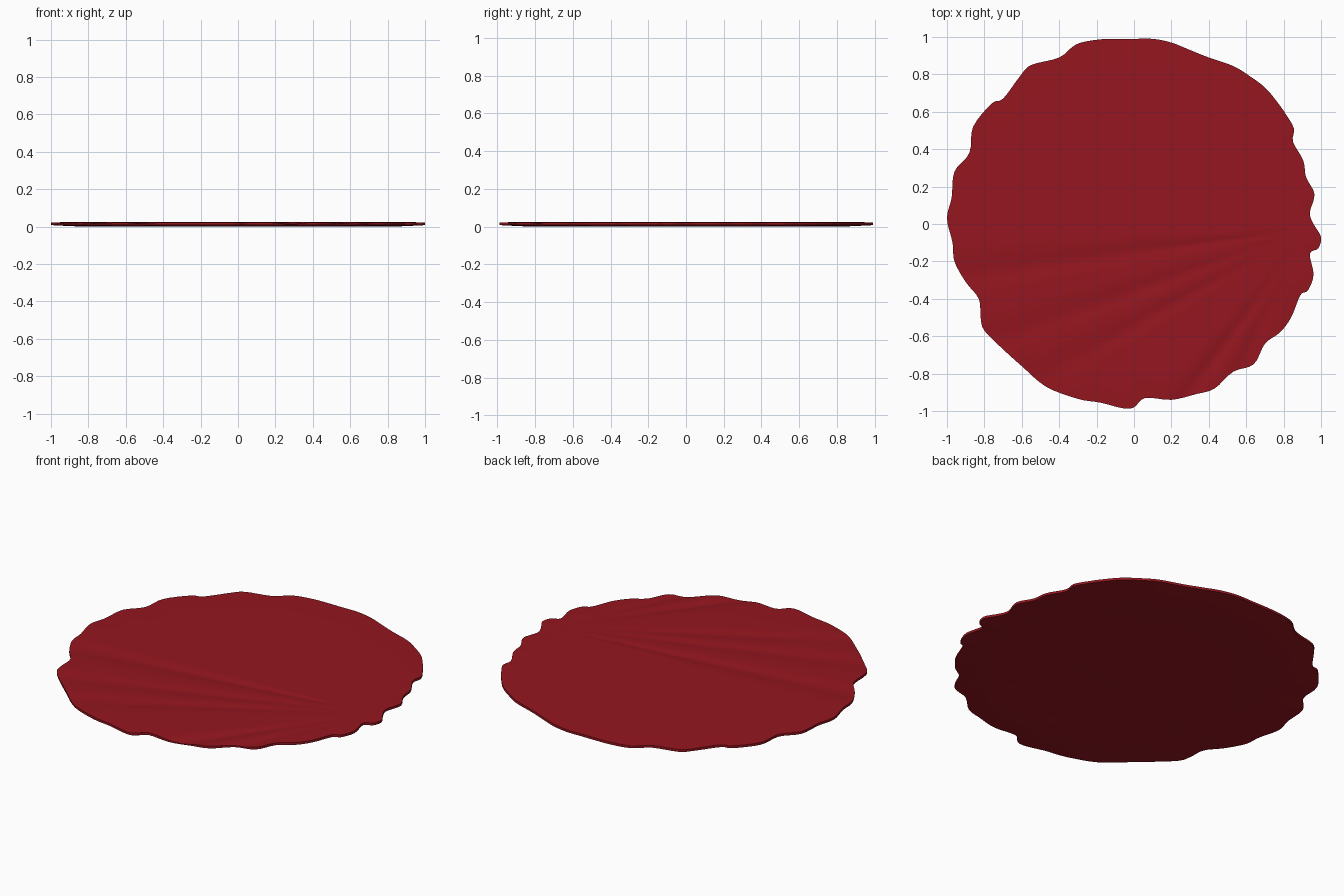
import bpy, bmesh, math
from mathutils import Vector

if "Cube" in bpy.data.objects:
    bpy.data.objects.remove(bpy.data.objects["Cube"])

# Ragged outline of the leaf-like mat, clockwise from the back
OUTLINE = [(0, .99), (.1, .99), (.2, .97), (.3, .93), (.4, .89), (.53, .845), (.62, .79),
           (.7, .73), (.76, .66), (.81, .59), (.855, .51), (.85, .44), (.905, .34), (.92, .25),
           (.965, .16), (.94, .06), (.96, 0), (1, -.07), (.985, -.13), (.94, -.16), (.96, -.27),
           (.93, -.355), (.89, -.38), (.84, -.5), (.78, -.58), (.7, -.64), (.64, -.75),
           (.53, -.79), (.43, -.88), (.33, -.91), (.2, -.94), (.06, -.93), (0, -.98),
           (-.06, -.985), (-.18, -.955), (-.3, -.935), (-.47, -.87), (-.6, -.76), (-.7, -.67),
           (-.8, -.57), (-.82, -.5), (-.83, -.4), (-.9, -.31), (-.96, -.2), (-.97, -.1),
           (-1, .03), (-.975, .14), (-.96, .28), (-.88, .38), (-.86, .52), (-.76, .645),
           (-.7, .67), (-.61, .79), (-.55, .85), (-.4, .89), (-.31, .96), (-.2, .985), (-.1, .99)]
FOCUS = Vector((.93, -.03))       # pleats fan out from here
PLEATS = [(7.5, .007), (19.5, .006), (29, .006), (54, .009), (64, .006)]  # degrees, depth
RINGS = 44


def smooth_loop(pts, steps):
    out, n = [], len(pts)
    for i in range(n):
        a, b, c, d = (Vector(pts[(i + k) % n]) for k in (-1, 0, 1, 2))
        for s in range(steps):
            t = s / steps
            out.append(b + .5 * t * (c - a + t * (2 * a - 5 * b + 4 * c - d
                                                  + t * (3 * (b - c) + d - a))))
    return out


def pleat(x, y):
    d = Vector((x, y)) - FOCUS
    ang = math.degrees(math.atan2(-d.y, -d.x))
    grow = min(1, d.length / .8)
    return sum(depth * grow * math.exp(-((ang - a) / 2.4) ** 2) for a, depth in PLEATS)


def top_z(x, y, r):
    return .025 - pleat(x, y) - .003 * r ** 12


def bottom_z(x, y, r):
    return .006 - .006 * math.exp(-((r - .8) / .15) ** 2) - .2 * pleat(x, y) * (1 - r) + .003 * r ** 12


rim = smooth_loop(OUTLINE, 4)
n = len(rim)
bm = bmesh.new()


# One face of the sheet, as rings around a centre point
def layer(height, flip):
    centre = bm.verts.new((0, 0, height(0, 0, 0)))
    prev = None
    for k in range(1, RINGS + 1):
        r = k / RINGS
        ring = [bm.verts.new((p.x * r, p.y * r, max(0, height(p.x * r, p.y * r, r)))) for p in rim]
        for i in range(n):
            j = (i + 1) % n
            f = [centre, ring[j], ring[i]] if prev is None else [prev[i], prev[j], ring[j], ring[i]]
            bm.faces.new(f[::-1] if flip else f)
        prev = ring
    return prev


top = layer(top_z, False)
bottom = layer(bottom_z, True)

# Thin rim joining both faces
for i in range(n):
    j = (i + 1) % n
    bm.faces.new((top[i], top[j], bottom[j], bottom[i]))
bmesh.ops.recalc_face_normals(bm, faces=bm.faces)

mesh = bpy.data.meshes.new("pleated_sheet")
bm.to_mesh(mesh)
bm.free()
sheet = bpy.data.objects.new("pleated_sheet", mesh)
bpy.context.collection.objects.link(sheet)
red = bpy.data.materials.new("dark_red")
red.diffuse_color = (.3, .008, .014, 1)
red.use_nodes = True
red.node_tree.nodes["Principled BSDF"].inputs["Base Color"].default_value = red.diffuse_color
mesh.materials.append(red)
bpy.context.view_layer.objects.active = sheet
sheet.select_set(True)
bpy.ops.object.shade_smooth_by_angle(angle=math.radians(40))
